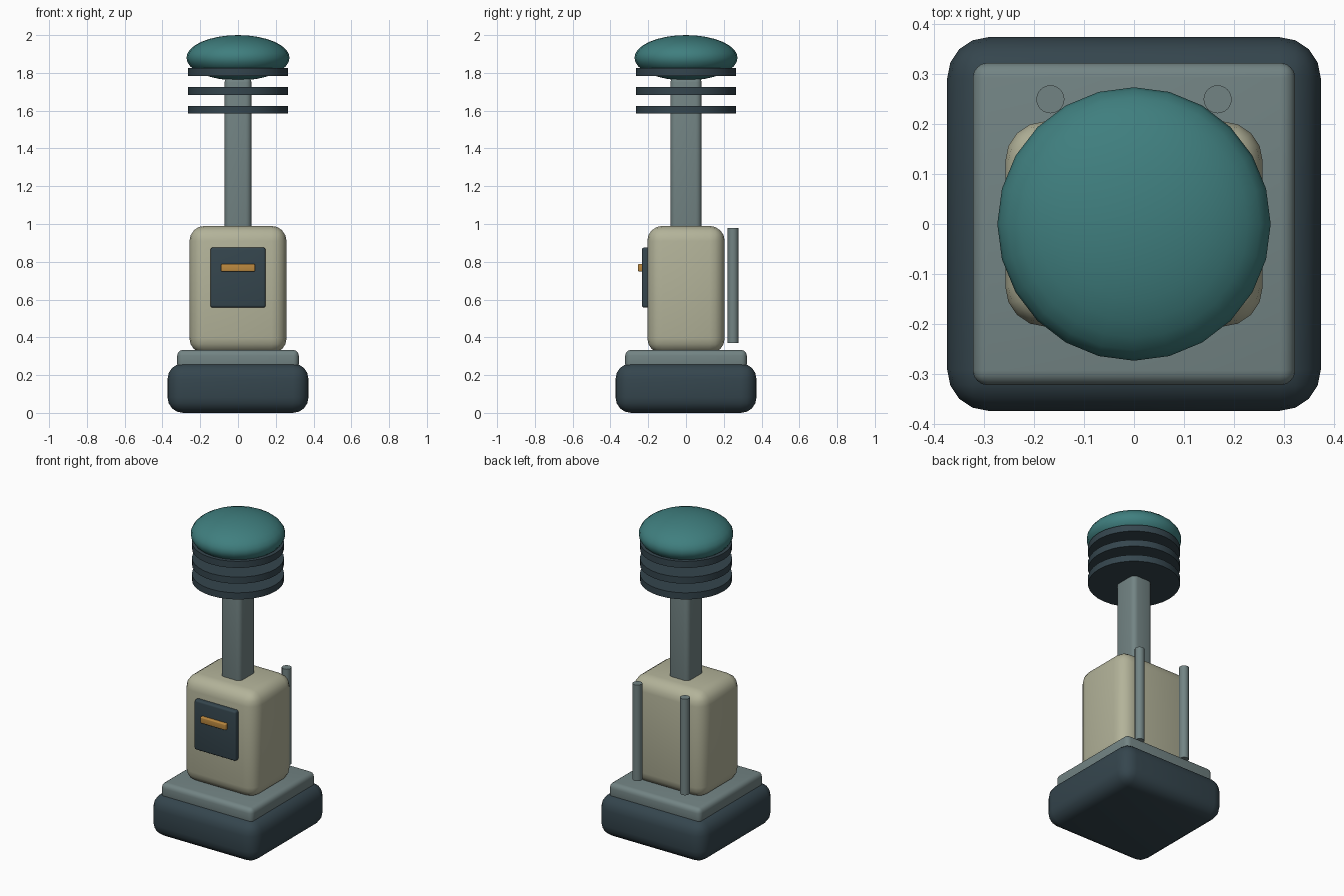
import bpy
from math import radians

if "Cube" in bpy.data.objects:
    bpy.data.objects.remove(bpy.data.objects["Cube"])


def material(name, rgb):
    m = bpy.data.materials.new(name)
    m.diffuse_color = (*rgb, 1)
    m.use_nodes = True
    m.node_tree.nodes["Principled BSDF"].inputs["Base Color"].default_value = m.diffuse_color
    return m


DARK = material("dark_slate", (0.035, 0.06, 0.075))
GREY = material("grey_green", (0.17, 0.23, 0.23))
CREAM = material("cream", (0.45, 0.45, 0.32))
TEAL = material("teal", (0.05, 0.21, 0.21))
AMBER = material("amber", (0.5, 0.25, 0.05))


def finish(name, mat):
    o = bpy.context.object
    o.name = name
    o.data.materials.append(mat)
    bpy.ops.object.shade_smooth_by_angle(angle=radians(35))
    return o


def box(name, lo, hi, bevel, mat):
    """Rounded box between two corners."""
    mid = [(a + b) / 2 for a, b in zip(lo, hi)]
    bpy.ops.mesh.primitive_cube_add(size=1, location=mid)
    o = bpy.context.object
    o.scale = [b - a for a, b in zip(lo, hi)]
    bpy.ops.object.transform_apply(location=False, rotation=False, scale=True)
    mod = o.modifiers.new("bevel", 'BEVEL')
    mod.width, mod.segments = bevel, 4
    bpy.ops.object.modifier_apply(modifier="bevel")
    return finish(name, mat)


def cylinder(name, x, y, z0, z1, r, sides, mat):
    bpy.ops.mesh.primitive_cylinder_add(vertices=sides, radius=r, depth=z1 - z0,
                                        location=(x, y, (z0 + z1) / 2))
    return finish(name, mat)


# Base, plinth, body and column
box("base", (-0.373, -0.373, 0), (0.373, 0.373, 0.262), 0.082, DARK)
box("plinth", (-0.322, -0.322, 0.23), (0.322, 0.322, 0.333), 0.03, GREY)
box("body", (-0.257, -0.205, 0.315), (0.257, 0.205, 0.99), 0.08, CREAM)
box("column", (-0.071, -0.082, 0.92), (0.071, 0.082, 1.78), 0.03, GREY)

# Front panel and its handle
box("front_panel", (-0.146, -0.234, 0.558), (0.146, -0.18, 0.875), 0.012, DARK)
box("panel_handle", (-0.09, -0.254, 0.748), (0.09, -0.225, 0.788), 0.006, AMBER)

# Rear rods
for side, x in (("left", -0.167), ("right", 0.167)):
    cylinder(f"rear_rod_{side}", x, 0.249, 0.37, 0.98, 0.028, 24, GREY)

# Stacked louvre discs
for i in range(3):
    z = 1.605 + i * 0.1
    cylinder(f"louvre_disc_{i + 1}", 0, 0, z - 0.021, z + 0.021, 0.265, 32, DARK)

# Domed cap
bpy.ops.mesh.primitive_uv_sphere_add(segments=24, ring_count=16, radius=1,
                                     location=(0, 0, 1.88))
bpy.context.object.scale = (0.273, 0.273, 0.12)
bpy.ops.object.transform_apply(location=False, rotation=False, scale=True)
finish("domed_cap", TEAL)
